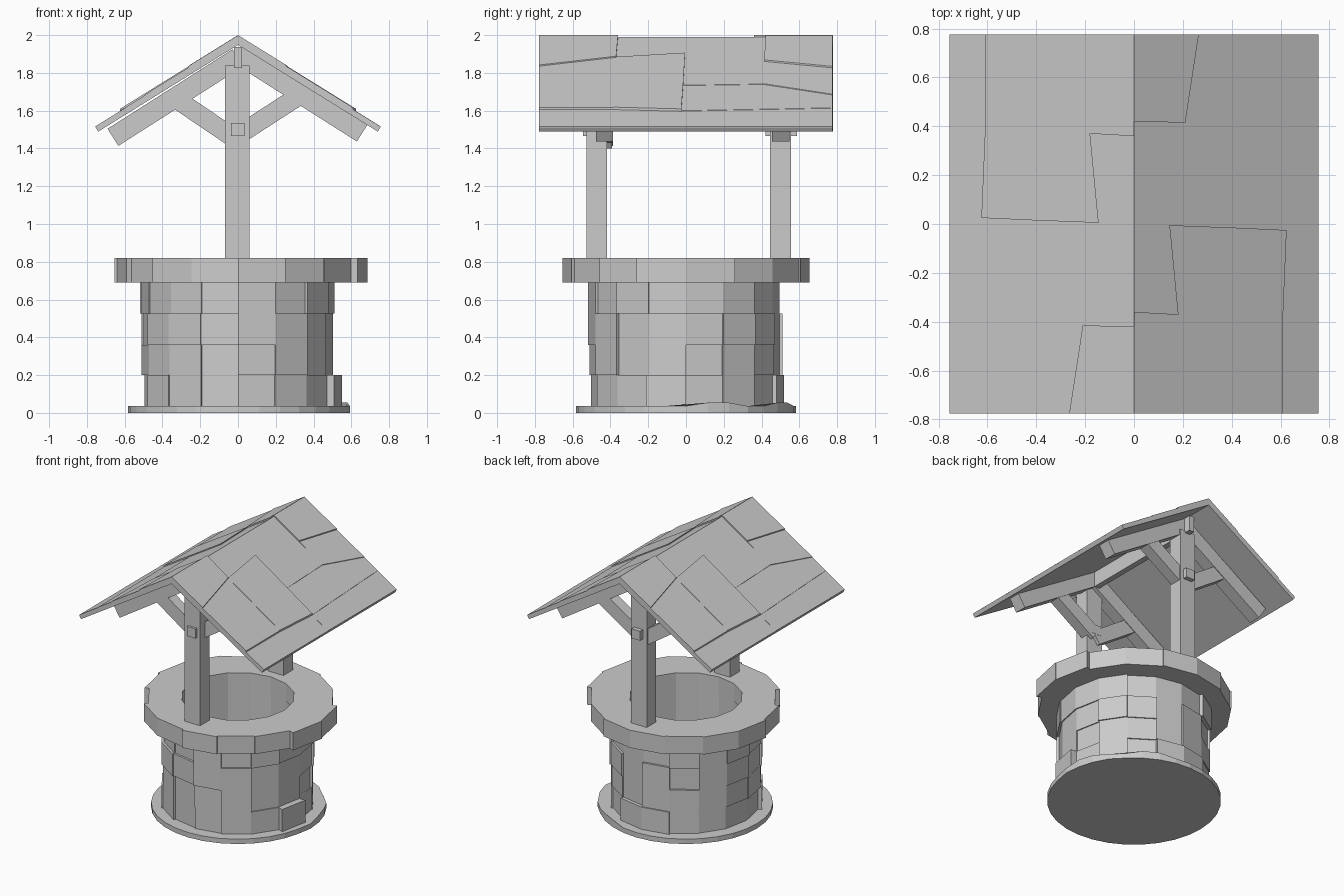
import bpy, bmesh, math, random
from mathutils import Vector

if "Cube" in bpy.data.objects:
    bpy.data.objects.remove(bpy.data.objects["Cube"])

random.seed(4)
N = 16


def finish(name, bm):
    bmesh.ops.recalc_face_normals(bm, faces=bm.faces[:])
    me = bpy.data.meshes.new(name)
    bm.to_mesh(me)
    bm.free()
    ob = bpy.data.objects.new(name, me)
    bpy.context.collection.objects.link(ob)
    return ob


def prism(bm, bottom, top):
    """Closed solid between two matching outlines."""
    a = [bm.verts.new(p) for p in bottom]
    b = [bm.verts.new(p) for p in top]
    n = len(a)
    bm.faces.new(a[::-1])
    bm.faces.new(b)
    for i in range(n):
        j = (i + 1) % n
        bm.faces.new((a[i], a[j], b[j], b[i]))


def stone_ring(name, z0, z1, inner, radii):
    """Ring of wedge stones whose outer faces step in and out."""
    bm = bmesh.new()

    def pt(r, i, z):
        t = 2 * math.pi * i / N
        return bm.verts.new((r * math.cos(t), r * math.sin(t), z))

    for i, r in enumerate(radii):
        o = [pt(r, i, z0), pt(r, i + 1, z0), pt(r, i + 1, z1), pt(r, i, z1)]
        k = [pt(inner, i, z0), pt(inner, i + 1, z0), pt(inner, i + 1, z1), pt(inner, i, z1)]
        bm.faces.new(o)
        bm.faces.new(k[::-1])
        bm.faces.new((o[3], o[2], k[2], k[3]))
        bm.faces.new((o[1], o[0], k[0], k[1]))
        q = radii[i - 1]                       # step to the previous stone
        if abs(q - r) > 1e-4:
            bm.faces.new((pt(q, i, z0), pt(r, i, z0), pt(r, i, z1), pt(q, i, z1)))
    bmesh.ops.remove_doubles(bm, verts=bm.verts[:], dist=1e-5)
    return finish(name, bm)


def box(name, x0, x1, y0, y1, z0, z1):
    bm = bmesh.new()
    c = [(x0, y0), (x1, y0), (x1, y1), (x0, y1)]
    prism(bm, [(x, y, z0) for x, y in c], [(x, y, z1) for x, y in c])
    return finish(name, bm)


def beam(name, p, q, thick, y0, y1):
    """Square-ended timber between two (x, z) points."""
    p, q = Vector(p), Vector(q)
    d = (q - p).normalized()
    n = Vector((-d.y, d.x)) * thick / 2
    c = [p + n, q + n, q - n, p - n]
    bm = bmesh.new()
    prism(bm, [(v.x, y0, v.y) for v in c], [(v.x, y1, v.y) for v in c])
    return finish(name, bm)


# Ground slab, a little uneven on the back right
bm = bmesh.new()
low, high = [], []
for i in range(32):
    t = 2 * math.pi * i / 32
    r = 0.582
    lift = 0.018 if i in (1, 2, 5, 6) else 0
    if i in (0, 1, 2, 3):
        r = 0.592
    low.append((r * math.cos(t), r * math.sin(t), 0))
    high.append((r * math.cos(t), r * math.sin(t), 0.036 + lift))
prism(bm, low, high)
finish("ground_slab", bm)

# Four courses of wall stones
levels = [0.036, 0.2, 0.36, 0.525, 0.69]
for c in range(4):
    radii = [random.choice((0.495, 0.503, 0.511, 0.52)) for _ in range(N)]
    if c == 0:
        radii[15] = 0.55                       # one stone juts out
    stone_ring(f"wall_course_{c + 1}", levels[c], levels[c + 1],
               0.385 if c % 2 else 0.39, radii)

# Overhanging rim
rim = [random.choice((0.64, 0.647, 0.655)) for _ in range(N)]
rim[0], rim[15], rim[9] = 0.68, 0.685, 0.61
stone_ring("rim", 0.69, 0.82, 0.38, rim)

# Posts, pegs, rafters and braces, front and back
for side, y0, y1, r0, r1, p0, p1 in (
        ("front", -0.527, -0.417, -0.477, -0.387, -0.545, -0.39),
        ("back", 0.445, 0.555, 0.455, 0.548, 0.42, 0.588)):
    box(f"{side}_post", -0.068, 0.06, y0, y1, 0.7, 1.84)
    box(f"{side}_peg", -0.036, 0.034, p0, p1, 1.465, 1.535)
    beam(f"{side}_left_rafter", (0, 1.88), (-0.662, 1.459), 0.107, r0, r1)
    beam(f"{side}_right_rafter", (0, 1.9), (0.658, 1.482), 0.107, r0, r1)
    beam(f"{side}_left_brace", (0, 1.44), (-0.31, 1.65), 0.1, r0 + 0.005, r1 - 0.005)
    beam(f"{side}_right_brace", (0, 1.47), (0.31, 1.67), 0.1, r0 + 0.005, r1 - 0.005)

# Ridge beam
box("ridge_beam", -0.022, 0.02, -0.585, 0.6, 1.825, 1.938)

# Roof boards of one slope: lift and plan outline; other slope is turned half round
tiles = [
    (0.000, [(-.755, .777), (-.61, .777), (-.61, .385), (-.625, .025), (-.755, .03)]),
    (0.010, [(-.61, .777), (-.255, .777), (-.18, .37), (-.61, .385)]),
    (0.016, [(-.255, .777), (0, .777), (0, .36), (-.18, .37)]),
    (0.013, [(-.61, .385), (-.18, .37), (-.145, .005), (-.41, .015), (-.625, .025)]),
    (0.005, [(-.18, .37), (0, .36), (0, -.42), (-.21, -.415), (-.4, -.41), (-.41, .015), (-.145, .005)]),
    (0.003, [(-.625, .025), (-.41, .015), (-.4, -.41), (-.49, -.775), (-.6, -.775)]),
    (0.001, [(-.755, .03), (-.625, .025), (-.6, -.775), (-.755, -.775)]),
    (0.007, [(-.4, -.41), (-.21, -.415), (-.265, -.775), (-.49, -.775)]),
    (0.015, [(-.21, -.415), (0, -.42), (0, -.775), (-.265, -.775)]),
]


def slope_z(x):
    return 1.984 - 0.62 * abs(x)


for name, s in (("left_roof", 1), ("right_roof", -1)):
    bm = bmesh.new()
    # plain boarding below
    c = [(-.755, -.775), (0, -.775), (0, .777), (-.755, .777)]
    prism(bm, [(s * x * .98, s * y, slope_z(x * .98) - 0.036) for x, y in c],
          [(s * x, s * y, slope_z(x) - 0.003) for x, y in c])
    # raised boards on top
    for lift, c in tiles:
        prism(bm, [(s * x, s * y, slope_z(x) - 0.004) for x, y in c],
              [(s * x, s * y, slope_z(x) + lift) for x, y in c])
    finish(name, bm)
